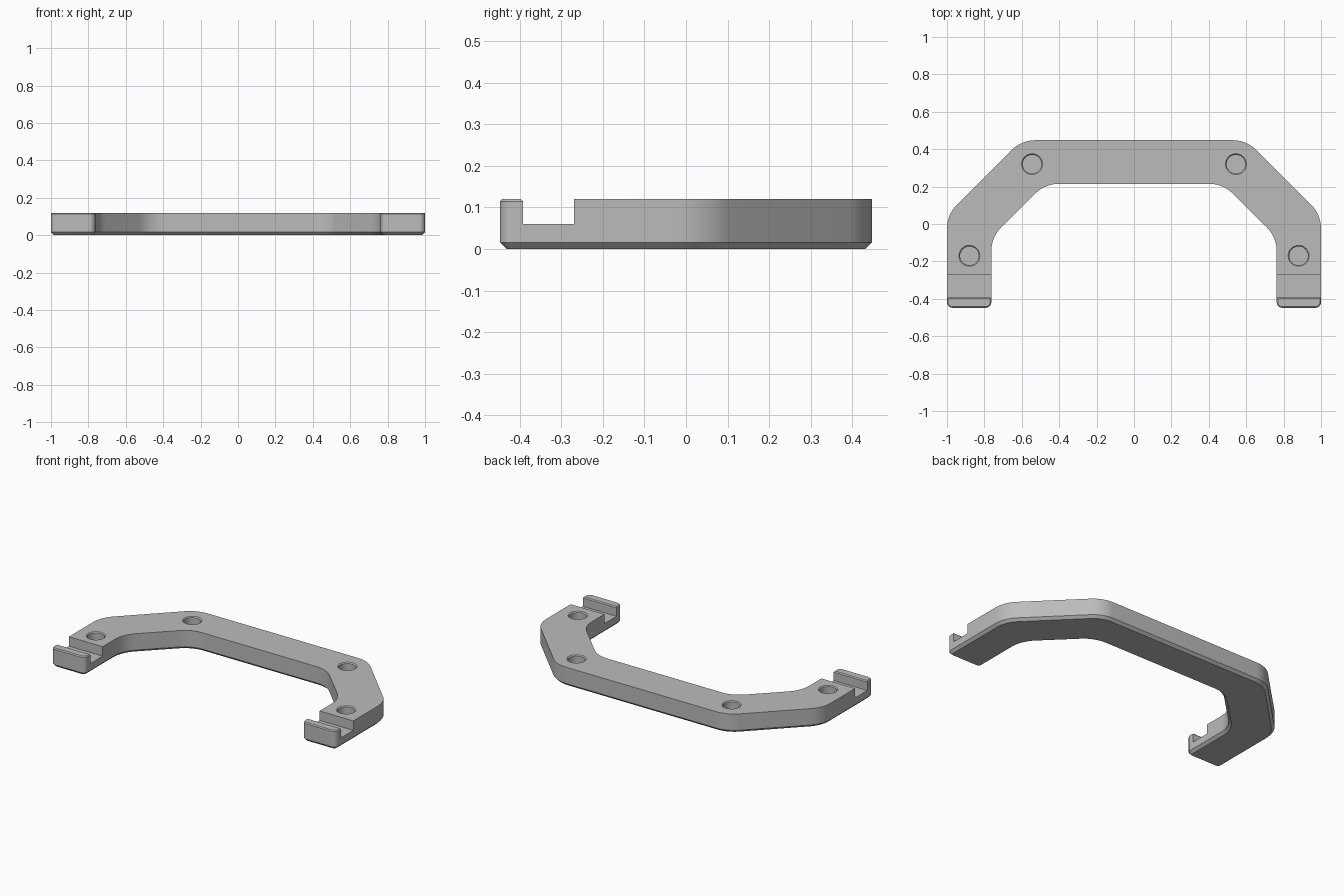
import bpy, bmesh, math
from mathutils import Vector

cube = bpy.data.objects.get("Cube")
if cube:
    bpy.data.objects.remove(cube)

HEIGHT, BACK = 0.12, 0.448
LIP, SHOULDER, FLOOR = -0.392, -0.27, 0.06
INNER, OUTER = 0.763, 1.0
TRIM = 0.006
HOLE_R, HOLE_SIDES = 0.056, 32
HOLES = [(s * x, y) for s in (-1, 1) for x, y in ((0.545, 0.32), (0.88, -0.17))]

grey = bpy.data.materials.new("plain grey")
grey.use_nodes = True
colour = (0.5, 0.5, 0.5, 1)
grey.diffuse_color = colour
grey.node_tree.nodes["Principled BSDF"].inputs["Base Color"].default_value = colour


def fillet(prev, corner, nxt, radius, steps=8):
    """Points of an arc that rounds one corner of the outline."""
    a, b = (prev - corner).normalized(), (nxt - corner).normalized()
    angle = a.angle(b) / 2
    centre = corner + (a + b).normalized() * (radius / math.sin(angle))
    start = corner + a * (radius / math.tan(angle)) - centre
    end = corner + b * (radius / math.tan(angle)) - centre
    return [centre + start.lerp(end, i / steps).normalized() * radius
            for i in range(steps + 1)]


def skin(bm, ring_a, ring_b):
    """Wall of quads between two closed rings."""
    for i in range(len(ring_a)):
        bm.faces.new((ring_a[i - 1], ring_a[i], ring_b[i], ring_b[i - 1]))


def fix_normals(bm):
    bm.normal_update()
    bmesh.ops.recalc_face_normals(bm, faces=bm.faces[:])
    bm.normal_update()


def bisect(bm, faces, point, normal):
    geom = {v for f in faces for v in f.verts} | {e for f in faces for e in f.edges} | set(faces)
    bmesh.ops.bisect_plane(bm, geom=list(geom), plane_co=point, plane_no=normal)


def in_slot(face):
    return LIP < face.calc_center_bounds().y < SHOULDER


def nearest(bm, *co):
    return min(bm.verts, key=lambda v: (v.co - Vector(co)).length)


# Outline: half of the corners with their radii, then mirrored
half = [((0.475, 0.215), 0.18), ((INNER, -0.07), 0.18), ((INNER, -BACK), 0.03),
        ((OUTER, -BACK), 0.03), ((OUTER, 0.05), 0.18), ((0.602, BACK), 0.18)]
corners = half + [((-x, y), r) for (x, y), r in reversed(half)]
points = [Vector(c) for c, r in corners]
outline = []
for i, (c, r) in enumerate(corners):
    outline += fillet(points[i - 1], points[i], points[(i + 1) % len(points)], r)

# Solid handle with a chamfer around the underside
bm = bmesh.new()
low, high = ([bm.verts.new((p.x, p.y, z)) for p in outline] for z in (0, HEIGHT))
bm.faces.new(low)
bm.faces.new(high)
skin(bm, low, high)
fix_normals(bm)
rim = [e for e in bm.edges if all(v.co.z < 0.001 for v in e.verts)]
bmesh.ops.bevel(bm, geom=rim, offset=0.016, segments=1, affect='EDGES')

# Slot across both feet: split the walls, clear the upper part, line the cut
for y in (LIP, SHOULDER):
    bisect(bm, bm.faces[:], (0, y, 0), (0, 1, 0))
bisect(bm, [f for f in bm.faces if in_slot(f)], (0, 0, FLOOR), (0, 0, 1))
waste = [f for f in bm.faces if in_slot(f) and f.calc_center_bounds().z > FLOOR]
bmesh.ops.delete(bm, geom=waste, context='FACES')
profile = [(LIP, HEIGHT), (LIP, FLOOR), (SHOULDER, FLOOR), (SHOULDER, HEIGHT)]
for s in (-1, 1):
    for p, q in zip(profile, profile[1:]):
        bm.faces.new([nearest(bm, s * x, *yz) for x, yz in
                      ((INNER, p), (OUTER, p), (OUTER, q), (INNER, q))])
fix_normals(bm)

# Fine chamfer around the top of each lip
tops = [f for f in bm.faces if all(v.co.z > HEIGHT - 0.001 for v in f.verts)]
lip_edges = {e for f in tops if f.calc_center_bounds().y < LIP for e in f.edges}
bmesh.ops.bevel(bm, geom=list(lip_edges), offset=TRIM, segments=1, affect='EDGES')

# Blind round holes with chamfered rims, set into the main top face
deck = [f for f in bm.faces if all(v.co.z > HEIGHT - 0.001 and v.co.y > SHOULDER - 0.001
                                   for v in f.verts)]
deck_edges = [e for f in deck for e in f.edges]
for f in deck:
    bm.faces.remove(f)
turns = [math.tau * i / HOLE_SIDES for i in range(HOLE_SIDES)]
for x, y in HOLES:
    mouth, throat, bottom = (
        [bm.verts.new((x + r * math.cos(t), y + r * math.sin(t), z)) for t in turns]
        for r, z in ((HOLE_R, HEIGHT), (HOLE_R - TRIM, HEIGHT - TRIM), (HOLE_R - TRIM, FLOOR)))
    skin(bm, mouth, throat)
    skin(bm, throat, bottom)
    bm.faces.new(bottom)
    deck_edges += [bm.edges.get((mouth[i - 1], mouth[i])) for i in range(HOLE_SIDES)]
bmesh.ops.triangle_fill(bm, use_beauty=True, edges=deck_edges, normal=(0, 0, 1))
fix_normals(bm)

# Finished object
mesh = bpy.data.meshes.new("handle")
bm.to_mesh(mesh)
bm.free()
mesh.materials.append(grey)
handle = bpy.data.objects.new("handle", mesh)
bpy.context.scene.collection.objects.link(handle)
bpy.ops.object.select_all(action='DESELECT')
handle.select_set(True)
bpy.context.view_layer.objects.active = handle
bpy.ops.object.shade_smooth_by_angle(angle=math.radians(25))
